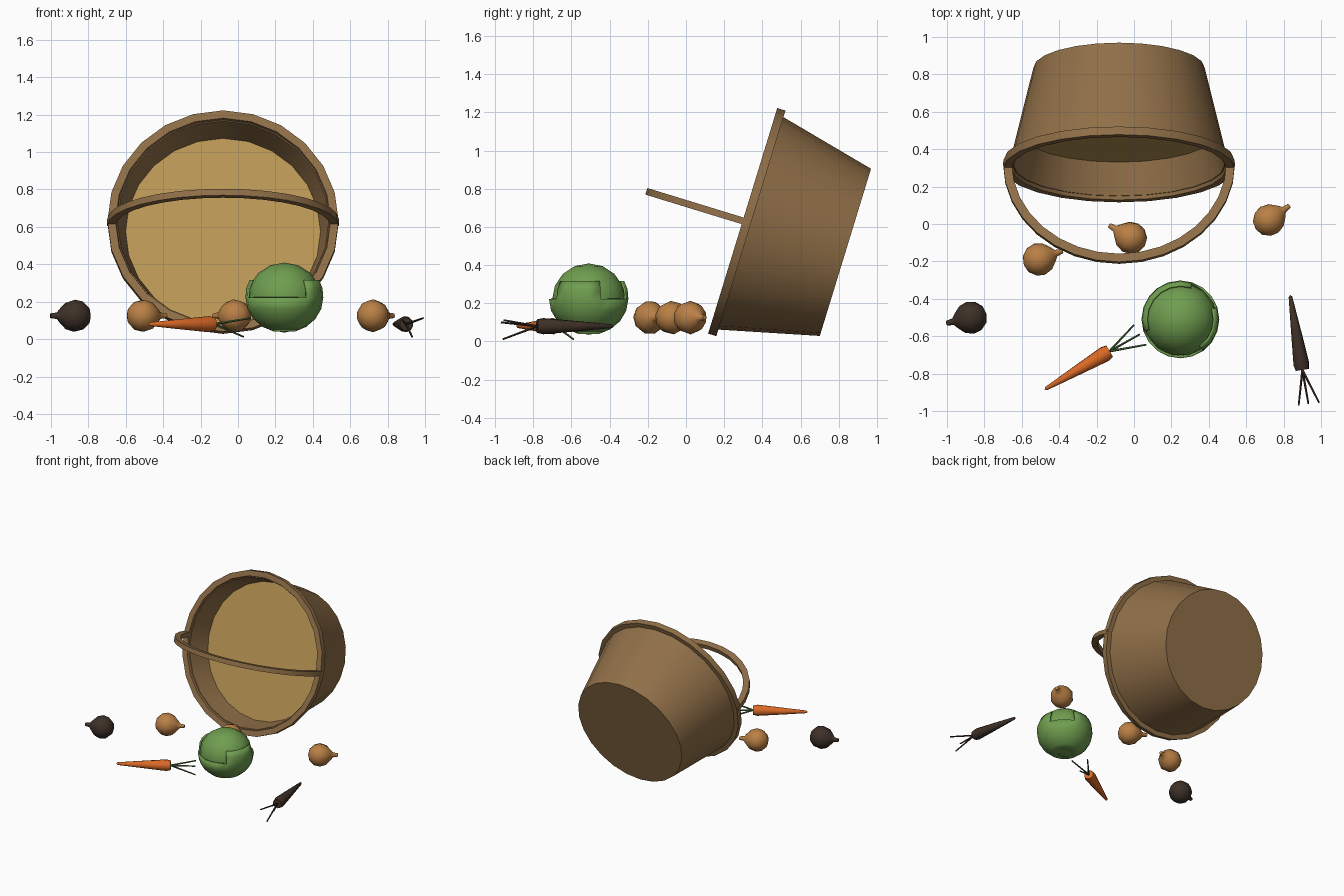
import bpy, bmesh, math
from mathutils import Vector

if "Cube" in bpy.data.objects:
    bpy.data.objects.remove(bpy.data.objects["Cube"])


def material(name, rgb):
    m = bpy.data.materials.new(name)
    m.use_nodes = True
    m.diffuse_color = (*rgb, 1)
    m.node_tree.nodes["Principled BSDF"].inputs["Base Color"].default_value = (*rgb, 1)
    return m


WOOD = material("wood brown", (0.28, 0.16, 0.065))
GRAIN = material("pale straw", (0.49, 0.31, 0.09))
LEAF = material("cabbage green", (0.16, 0.34, 0.08))
STEM = material("stem green", (0.07, 0.155, 0.045))
ONION = material("onion tan", (0.49, 0.215, 0.06))
ORANGE = material("carrot orange", (0.7, 0.14, 0.02))
ROTTEN = material("rotten brown", (0.048, 0.03, 0.021))


def finish(name, bm, mat, angle=40):
    bmesh.ops.recalc_face_normals(bm, faces=bm.faces)
    mesh = bpy.data.meshes.new(name)
    bm.to_mesh(mesh)
    bm.free()
    mesh.materials.append(mat)
    ob = bpy.data.objects.new(name, mesh)
    bpy.context.collection.objects.link(ob)
    bpy.ops.object.select_all(action="DESELECT")
    ob.select_set(True)
    bpy.context.view_layer.objects.active = ob
    bpy.ops.object.shade_smooth_by_angle(angle=math.radians(angle))
    return ob


def revolve(profile, segs, origin, axis, closed=False):
    """Turn (radius, distance) points about an axis."""
    bm = bmesh.new()
    turn = Vector((0, 0, 1)).rotation_difference(Vector(axis).normalized())
    rings = []
    for r, h in profile:
        count = segs if r > 0 else 1
        rings.append([bm.verts.new(Vector(origin) + turn @ Vector(
            (r * math.cos(math.tau * i / segs), r * math.sin(math.tau * i / segs), h)))
            for i in range(count)])
    pairs = list(zip(rings, rings[1:]))
    if closed:
        pairs.append((rings[-1], rings[0]))
    for a, b in pairs:
        for i in range(segs):
            j = (i + 1) % segs
            quad = [a[i % len(a)], a[j % len(a)], b[j % len(b)], b[i % len(b)]]
            bm.faces.new(list(dict.fromkeys(quad)))
    return bm


def lathe(name, profile, segs, origin, axis, mat, closed=False, angle=40):
    return finish(name, revolve(profile, segs, origin, axis, closed), mat, angle)


# Tipped bucket: body, rim and the contents inside
MOUTH = Vector((-0.08, 0.297, 0.632))
INTO = Vector((0, 0.956, -0.293)).normalized()
ACROSS = Vector((0, 0.293, 0.956)).normalized()
lathe("bucket_body", [(0, 0.563), (0.458, 0.563), (0.588, 0.02), (0.565, 0.02), (0.515, 0.22)],
      24, MOUTH, INTO, WOOD)
lathe("bucket_rim", [(0.575, 0), (0.618, 0), (0.618, 0.045), (0.565, 0.045)],
      24, MOUTH, INTO, WOOD, closed=True)
lathe("bucket_contents", [(0, 0.195), (0.525, 0.195)], 24, MOUTH, INTO, GRAIN)

# Bucket handle: a flat bar swept round a half ellipse
bm = bmesh.new()
sections = []
STEPS = 16
for k in range(STEPS + 1):
    t = math.pi * k / STEPS
    ring = []
    for side, lift in ((1, 1), (1, -1), (-1, -1), (-1, 1)):
        x = (0.597 + 0.023 * side) * math.cos(t)
        out = (0.535 + 0.023 * side) * math.sin(t) - 0.03
        ring.append(bm.verts.new(MOUTH + Vector((x, 0, 0)) - INTO * out + ACROSS * 0.018 * lift))
    sections.append(ring)
for a, b in zip(sections, sections[1:]):
    for i in range(4):
        j = (i + 1) % 4
        bm.faces.new((a[i], a[j], b[j], b[i]))
bm.faces.new(sections[0])
bm.faces.new(sections[-1])
finish("bucket_handle", bm, WOOD)

# Cabbage heart with a wrapped outer leaf, open at the front
CABBAGE = Vector((0.248, -0.51, 0.222))


def ball(radius, height, start, end, steps):
    points = []
    for k in range(steps + 1):
        a = math.radians(start + (end - start) * k / steps)
        r = radius * math.cos(a)
        points.append((r if r > 0.001 else 0, height * math.sin(a)))
    return points


lathe("cabbage_heart", ball(0.196, 0.187, -90, 90, 8), 14, CABBAGE, (0, 0, 1), LEAF)
bm = revolve(ball(0.208, 0.189, -75, 0, 4) + [(0.204, 0.05), (0.186, 0.095)],
             20, CABBAGE, (0, 0, 1))
gap = []
for f in bm.faces:
    c = f.calc_center_median() - CABBAGE
    heading = math.degrees(math.atan2(c.y, c.x))
    if c.z > 0 and (-155 < heading < -58 or 20 < heading < 70):
        gap.append(f)
bmesh.ops.delete(bm, geom=gap, context="FACES")
leaf = finish("cabbage_outer_leaf", bm, LEAF)
thick = leaf.modifiers.new("leaf thickness", "SOLIDIFY")
thick.thickness = 0.012

# Onions, one of them rotten, lying on their sides
BULB = [(0, -0.084), (0.045, -0.073), (0.078, -0.038), (0.088, 0.005), (0.073, 0.05),
        (0.038, 0.084), (0.018, 0.1), (0.013, 0.136), (0, 0.138)]
for name, x, y, heading, mat in (
        ("onion_left", 0.72, 0.02, 35, ONION),
        ("onion_middle", -0.015, -0.075, 150, ONION),
        ("onion_right", -0.51, -0.19, 20, ONION),
        ("rotten_onion", -0.87, -0.5, 193, ROTTEN)):
    a = math.radians(heading)
    lathe(name, BULB, 10, (x, y, 0.125), (math.cos(a), math.sin(a), 0), mat, angle=60)


# Carrots: tapered root and three thin stalks
def carrot(name, tip, crown, ends, root_mat, stalk_mat):
    tip, crown = Vector(tip), Vector(crown)
    axis = crown - tip
    n = axis.length
    lathe(name, [(0, 0), (0.01, 0.01), (0.028, n * 0.5), (0.043, n * 0.92),
                 (0.036, n), (0, n)], 10, tip, axis, root_mat)
    for k, end in enumerate(ends):
        stalk = Vector(end) - crown
        lathe(f"{name}_stalk_{k + 1}", [(0, -0.02), (0.007, -0.02), (0.005, stalk.length),
                                        (0, stalk.length)], 5, crown, stalk, stalk_mat)


carrot("carrot", (-0.478, -0.885, 0.08), (-0.13, -0.68, 0.08),
       ((0.0, -0.54, 0.1), (0.03, -0.59, 0.012), (0.065, -0.645, 0.112)), ORANGE, STEM)
carrot("rotten_carrot", (0.835, -0.38, 0.08), (0.9, -0.78, 0.08),
       ((0.88, -0.97, 0.1), (0.932, -0.96, 0.012), (0.99, -0.955, 0.112)), ROTTEN, ROTTEN)
